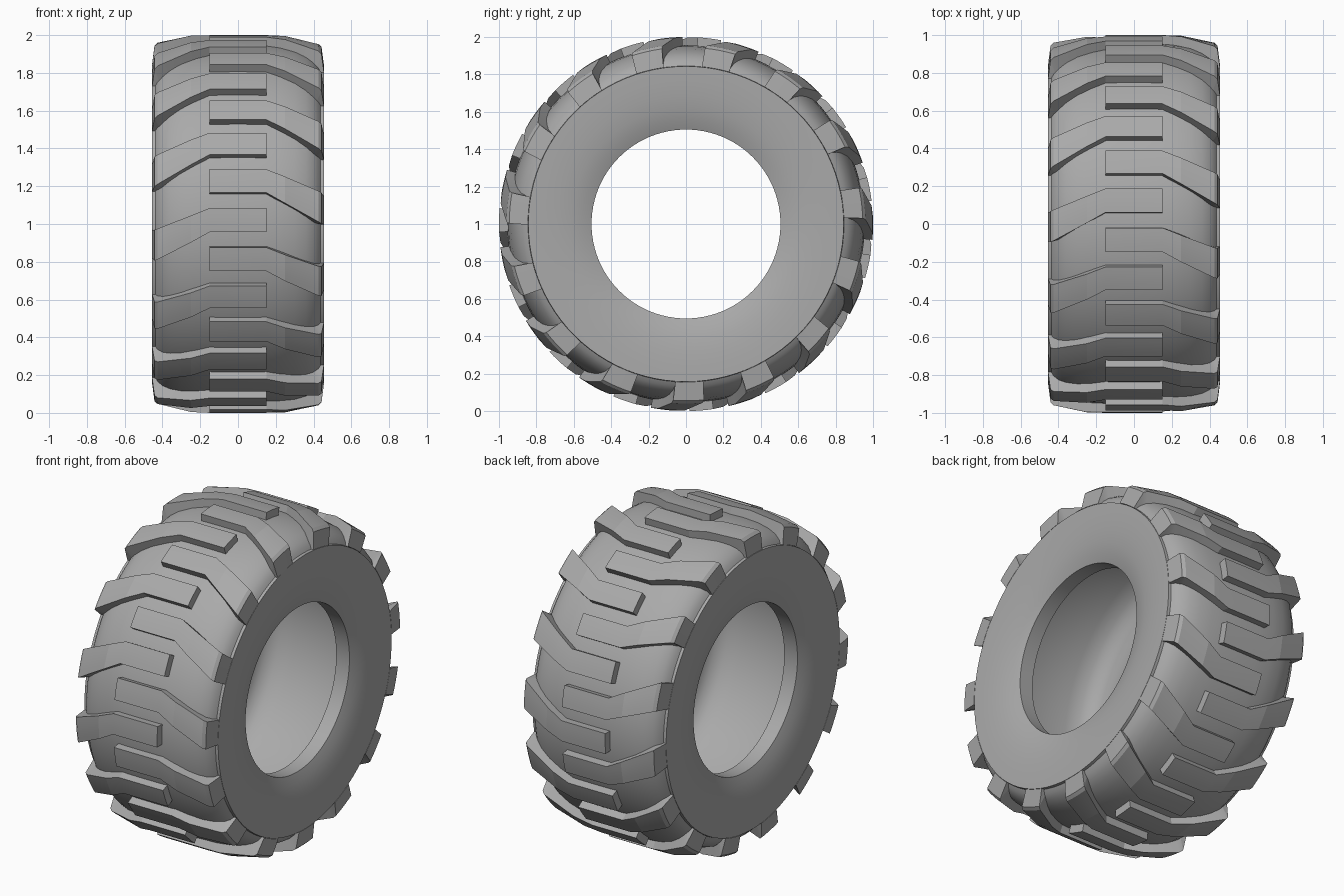
import bpy
import bmesh
from math import radians, sin, cos, pi

cube = bpy.data.objects.get("Cube")
if cube:
    bpy.data.objects.remove(cube)

rubber = bpy.data.materials.new("grey rubber")
rubber.use_nodes = True
GREY = (0.40, 0.40, 0.40, 1)
rubber.diffuse_color = GREY
rubber.node_tree.nodes["Principled BSDF"].inputs["Base Color"].default_value = GREY


def around_axle(x, radius, angle):
    """Point on the wheel; the angle climbs from the front, in degrees."""
    a = radians(angle)
    return (x, -radius * cos(a), 1 + radius * sin(a))


def add_object(name, bm, smooth_angle):
    bmesh.ops.recalc_face_normals(bm, faces=bm.faces)
    mesh = bpy.data.meshes.new(name)
    bm.to_mesh(mesh)
    bm.free()
    mesh.materials.append(rubber)
    obj = bpy.data.objects.new(name, mesh)
    bpy.context.collection.objects.link(obj)
    bpy.ops.object.select_all(action='DESELECT')
    obj.select_set(True)
    bpy.context.view_layer.objects.active = obj
    bpy.ops.object.shade_smooth_by_angle(angle=radians(smooth_angle))
    return obj


# Hollow tyre body: half profiles as (x, radius), mirrored and spun
outside = [(0, 0.956), (0.12, 0.955), (0.22, 0.949), (0.30, 0.936), (0.36, 0.916),
           (0.40, 0.893), (0.425, 0.868), (0.438, 0.845), (0.455, 0.843),
           (0.454, 0.77), (0.449, 0.69), (0.44, 0.62), (0.425, 0.555), (0.405, 0.505)]
inside = [(0.315, 0.505), (0.345, 0.58), (0.36, 0.66), (0.355, 0.73), (0.33, 0.785),
          (0.28, 0.82), (0.2, 0.84), (0, 0.845)]
half = outside + inside
profile = half + [(-x, r) for x, r in reversed(half[1:-1])]

SEGMENTS = 96
bm = bmesh.new()
rings = [[bm.verts.new(around_axle(x, r, 360 * i / SEGMENTS)) for x, r in profile]
         for i in range(SEGMENTS)]
n = len(profile)
for i in range(SEGMENTS):
    a, b = rings[i - 1], rings[i]
    for j in range(n):
        bm.faces.new((a[j - 1], a[j], b[j], b[j - 1]))
add_object("tyre_body", bm, 35)

# Lug stations: x, top radius, bottom x, bottom radius
stations = [(-0.15, 1.0, -0.15, 0.93), (0.15, 1.0, 0.15, 0.93), (0.25, 0.997, 0.25, 0.92),
            (0.425, 0.96, 0.39, 0.87), (0.442, 0.945, 0.41, 0.85), (0.455, 0.845, 0.42, 0.842)]
HALF_WIDTH = 3.65
BEND = 0.15
STEPS = 4


def add_lug(bm, side, centre):
    """One bent lug, widening and trailing back towards the shoulder."""
    sections = []
    for x, top, low_x, low in stations:
        t = max(0, (x - BEND) / (0.455 - BEND))
        start = centre - HALF_WIDTH - 9.8 * t
        end = centre + HALF_WIDTH - 7.0 * t
        angles = [start + (end - start) * k / STEPS for k in range(STEPS + 1)]
        loop = [bm.verts.new(around_axle(side * x, top, a)) for a in angles]
        loop += [bm.verts.new(around_axle(side * low_x, low, a)) for a in reversed(angles)]
        sections.append(loop)
    for a, b in zip(sections, sections[1:]):
        for j in range(len(a)):
            bm.faces.new((a[j - 1], a[j], b[j], b[j - 1]))
    bm.faces.new(sections[0])
    bm.faces.new(sections[-1])


# Fifteen lugs per side, the two sides staggered by half a pitch
PITCH = 360 / 15
for name, side, phase in (("right_lugs", -1, 1.2), ("left_lugs", 1, 1.2 + PITCH / 2)):
    bm = bmesh.new()
    for k in range(15):
        add_lug(bm, side, phase + PITCH * k)
    add_object(name, bm, 10)
